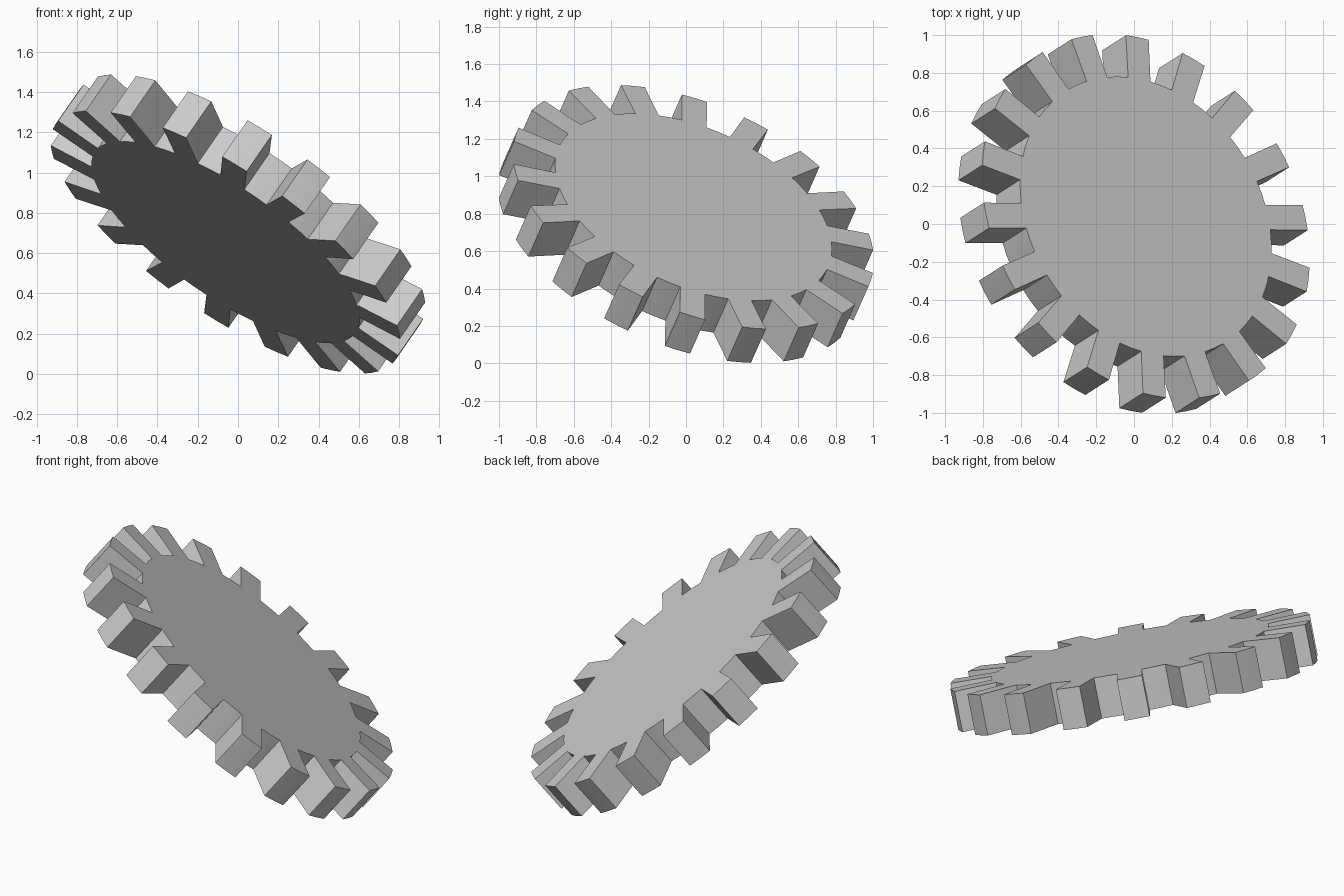
import bpy, bmesh, math
from mathutils import Matrix, Vector

cube = bpy.data.objects.get("Cube")
if cube:
    bpy.data.objects.remove(cube, do_unlink=True)

TEETH = 18
ROOT_R, TIP_R = 0.788, 1.027
THICKNESS = 0.234
PHASE = math.radians(13)                 # centre of the first tooth
ROOT_HALF, TIP_HALF = math.radians(5.1), math.radians(4)

# Single grey metal
grey = bpy.data.materials.new("Grey metal")
grey.use_nodes = True
colour = (0.6, 0.6, 0.6, 1)
grey.diffuse_color = colour
grey.node_tree.nodes["Principled BSDF"].inputs["Base Color"].default_value = colour

# Gear outline: tapered teeth with slightly rounded tips and roots
pitch = 2 * math.pi / TEETH
tooth = [(ROOT_R, -ROOT_HALF), (TIP_R, -TIP_HALF), (TIP_R, 0),
         (TIP_R, TIP_HALF), (ROOT_R, ROOT_HALF), (ROOT_R, pitch / 2)]
bm = bmesh.new()
outline = []
for i in range(TEETH):
    for radius, offset in tooth:
        angle = PHASE + i * pitch + offset
        outline.append(bm.verts.new((radius * math.cos(angle),
                                     radius * math.sin(angle), -THICKNESS / 2)))

# Solid slab
face = bm.faces.new(outline)
slab = bmesh.ops.extrude_face_region(bm, geom=[face])
top = [v for v in slab["geom"] if isinstance(v, bmesh.types.BMVert)]
bmesh.ops.translate(bm, verts=top, vec=(0, 0, THICKNESS))
bmesh.ops.recalc_face_normals(bm, faces=bm.faces)
mesh = bpy.data.meshes.new("gear")
bm.to_mesh(mesh)
bm.free()
mesh.materials.append(grey)

gear = bpy.data.objects.new("gear", mesh)
bpy.context.collection.objects.link(gear)

# Tilt the gear axis and lift it onto the ground
axis = Vector((0.535, 0.342, 0.772)).normalized()
u = (Vector((1, 0, 0)) - axis.x * axis).normalized()
v = axis.cross(u)
tilt = Matrix((u, v, axis)).transposed().to_4x4()
gear.matrix_world = Matrix.Translation((0, 0, 0.745)) @ tilt

# Smooth tips and roots, crisp corners
bpy.ops.object.select_all(action='DESELECT')
gear.select_set(True)
bpy.context.view_layer.objects.active = gear
bpy.ops.object.shade_smooth_by_angle(angle=math.radians(30))
